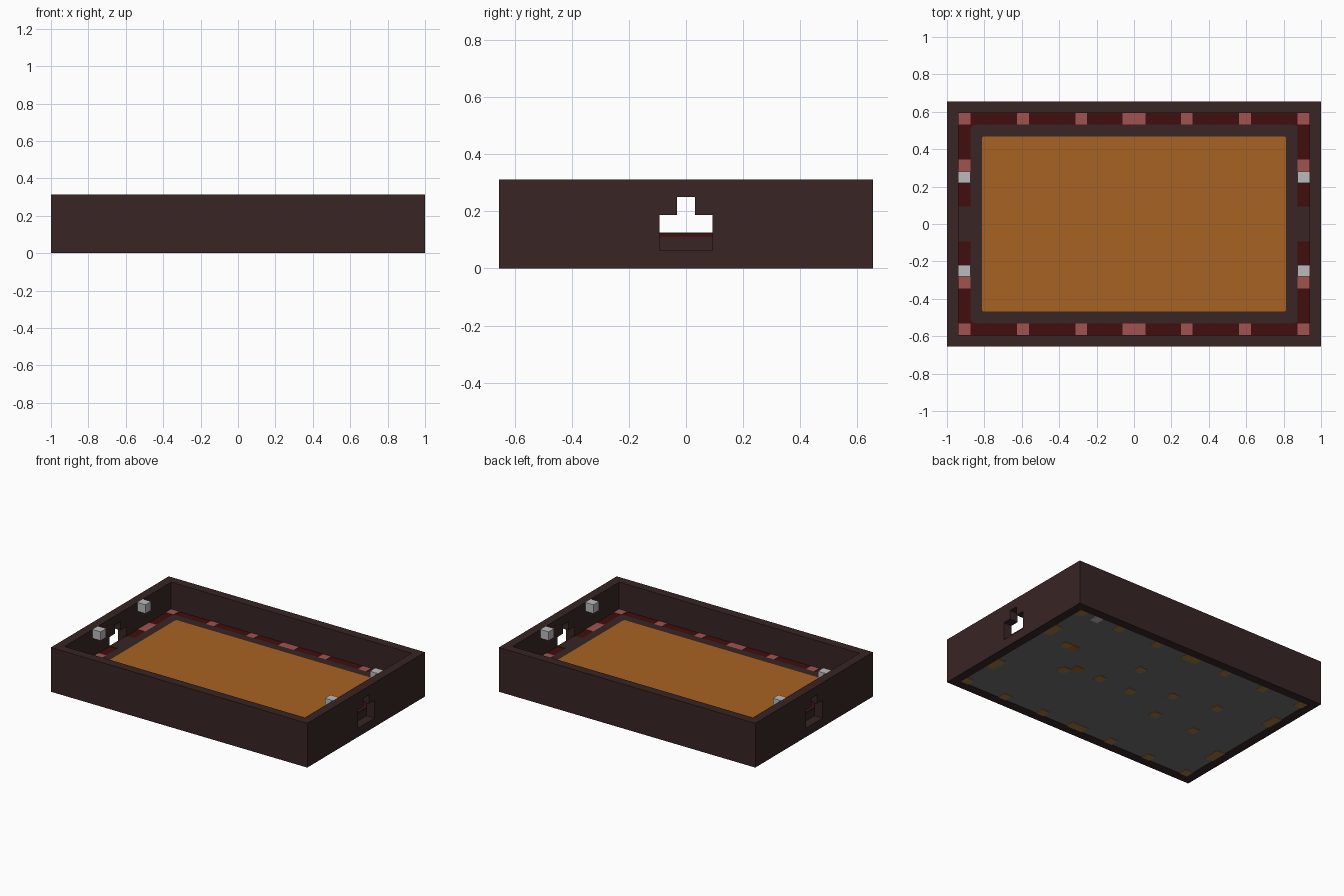
import bpy, bmesh
from math import cos, sin, pi

cube = bpy.data.objects.get("Cube")
if cube:
    bpy.data.objects.remove(cube, do_unlink=True)

U = 0.0625                      # one block
HX, HY, H = 16 * U, 10.5 * U, 5 * U
FLOOR = 2 * U


def material(name, rgb):
    m = bpy.data.materials.new(name)
    m.use_nodes = True
    m.diffuse_color = (*rgb, 1)
    m.node_tree.nodes["Principled BSDF"].inputs["Base Color"].default_value = (*rgb, 1)
    return m


DARK = material("dark brown", (0.040, 0.018, 0.018))
RED = material("deep red", (0.055, 0.004, 0.004))
PINK = material("dusty pink", (0.35, 0.084, 0.08))
ORANGE = material("orange", (0.39, 0.122, 0.016))
STONE = material("light grey", (0.50, 0.50, 0.50))
GREY = material("mid grey", (0.16, 0.16, 0.16))
TAN = material("tan", (0.36, 0.20, 0.06))


def finish(name, bm, mat):
    bmesh.ops.recalc_face_normals(bm, faces=bm.faces)
    me = bpy.data.meshes.new(name)
    bm.to_mesh(me)
    bm.free()
    ob = bpy.data.objects.new(name, me)
    bpy.context.scene.collection.objects.link(ob)
    me.materials.append(mat)
    return ob


def add_box(bm, x0, x1, y0, y1, z0, z1):
    for v in bmesh.ops.create_cube(bm, size=1)["verts"]:
        v.co = (x1 if v.co.x > 0 else x0, y1 if v.co.y > 0 else y0, z1 if v.co.z > 0 else z0)


def boxes(name, mat, *dims):
    bm = bmesh.new()
    for d in dims:
        add_box(bm, *d)
    return finish(name, bm, mat)


def prism(name, mat, points, direction):
    bm = bmesh.new()
    face = bm.faces.new([bm.verts.new(p) for p in points])
    ext = bmesh.ops.extrude_face_region(bm, geom=[face], use_keep_orig=True)
    verts = [g for g in ext["geom"] if isinstance(g, bmesh.types.BMVert)]
    bmesh.ops.translate(bm, verts=verts, vec=direction)
    return finish(name, bm, mat)


def rounded_plate(name, mat, hx, hy, r, z0, z1):
    pts = []
    for i, (sx, sy) in enumerate(((1, 1), (-1, 1), (-1, -1), (1, -1))):
        for k in range(5):
            a = pi / 2 * (i + k / 4)
            pts.append((sx * (hx - r) + r * cos(a), sy * (hy - r) + r * sin(a), z0))
    return prism(name, mat, pts, (0, 0, z1 - z0))


def cell(x, y, z0, z1, wx=U, wy=U):
    return (x - wx / 2, x + wx / 2, y - wy / 2, y + wy / 2, z0, z1)


# Outer walls, hollowed out, with a stepped doorway in both ends
walls = boxes("outer_walls", DARK, (-HX, HX, -HY, HY, 0, H))
hollow = boxes("hollow_cutter", DARK, (U - HX, HX - U, U - HY, HY - U, -1, 1))
half = [(1.5 * U, U), (1.5 * U, 3 * U), (0.5 * U, 3 * U), (0.5 * U, 4 * U)]
outline = half + [(-y, z) for y, z in reversed(half)]
doorway = prism("doorway_cutter", DARK, [(-1.2, y, z) for y, z in outline], (2.4, 0, 0))
for cutter in (hollow, doorway):
    cutter.hide_render = True
    cutter.hide_viewport = True
    mod = walls.modifiers.new(cutter.name, "BOOLEAN")
    mod.operation = "DIFFERENCE"
    mod.solver = "EXACT"
    mod.object = cutter

# Floor: grey foundation, red border, dark kerb, orange field
IX, IY = HX - U, HY - U
boxes("foundation", GREY, (-IX, IX, -IY, IY, 0.003, U))
boxes("floor_core", DARK, (-IX, IX, -IY, IY, U, FLOOR - 0.012))
boxes("red_border", RED, (-IX, IX, -IY, IY, FLOOR - 0.012, FLOOR - 0.004))
rounded_plate("kerb", DARK, IX - U, IY - U, 0.025, FLOOR - 0.004, FLOOR)
rounded_plate("field", ORANGE, IX - 2 * U, IY - 2 * U, 0.012, FLOOR, FLOOR + 0.002)
boxes("door_thresholds", DARK,
      *[cell(s * (IX - U / 2), 0, FLOOR - 0.005, FLOOR, U, 3 * U) for s in (-1, 1)])

# Border lamps, seen on the floor and again underneath
EX, EY = IX - U / 2, IY - U / 2
spots = []
for sy in (-1, 1):
    spots.append((0, sy * EY, 2 * U, U))
    for sx in (-1, 1):
        spots += [(sx * x, sy * EY, U, U) for x in (4.5 * U, 9.5 * U, EX)]
        spots.append((sx * EX, sy * 4.5 * U, U, 2 * U))
boxes("border_lamps", PINK,
      *[cell(x, y, FLOOR - 0.006, FLOOR - 0.002, wx, wy) for x, y, wx, wy in spots])
boxes("border_lamp_bases", TAN, *[cell(x, y, 0, 0.005, wx, wy) for x, y, wx, wy in spots])

# Inlaid blocks on the underside, in block steps
inner = [(11.5, 3), (8.5, -1), (4.5, 0), (2.5, 4), (0.5, 0),
         (-3.5, 2), (-4.5, -2), (-8.5, 3), (-9.5, -2)]
boxes("field_lamp_bases", TAN, *[cell(x * U, y * U, 0, 0.005) for x, y in inner])
boxes("orange_bases", ORANGE, *[cell(x * U, y * U, 0, 0.005) for x, y in ((10.5, 3), (7.5, 0))])
boxes("grey_base", STONE, cell(12.5 * U, 9 * U, 0, 0.005))

# Light blocks fixed high on the end walls
boxes("wall_blocks", STONE,
      *[cell(sx * EX, sy * 4 * U, 4 * U, H) for sx in (-1, 1) for sy in (-1, 1)])
